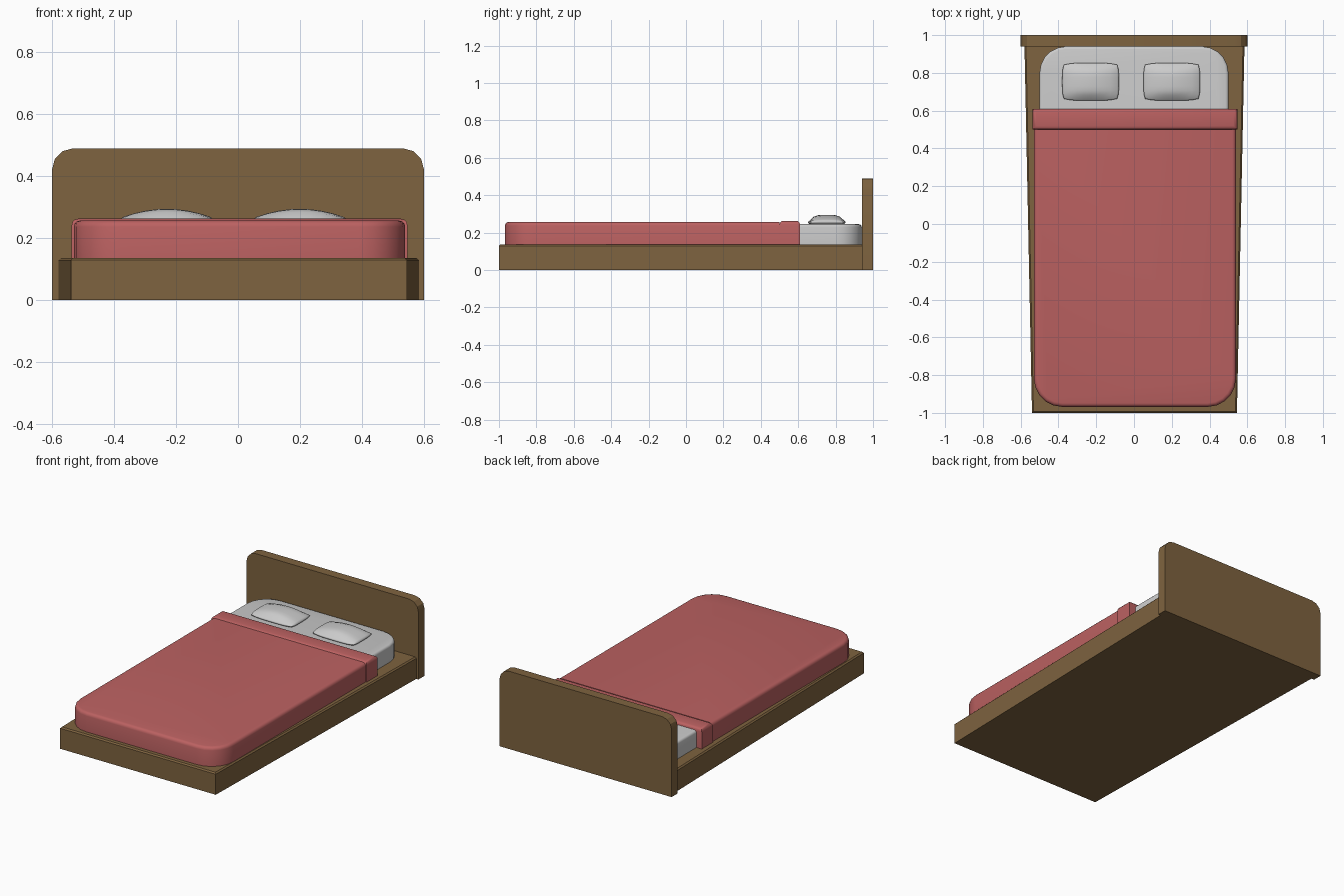
import bpy, bmesh, math

if "Cube" in bpy.data.objects:
    bpy.data.objects.remove(bpy.data.objects["Cube"])


def material(name, rgb):
    m = bpy.data.materials.new(name)
    m.diffuse_color = (*rgb, 1)
    m.use_nodes = True
    m.node_tree.nodes["Principled BSDF"].inputs["Base Color"].default_value = m.diffuse_color
    return m


WOOD = material("wood", (0.21, 0.125, 0.05))
RED = material("red_fabric", (0.50, 0.12, 0.12))


def finish(bm, name, mat=None, angle=35):
    bmesh.ops.recalc_face_normals(bm, faces=bm.faces[:])
    me = bpy.data.meshes.new(name)
    bm.to_mesh(me)
    bm.free()
    ob = bpy.data.objects.new(name, me)
    bpy.context.collection.objects.link(ob)
    if mat:
        me.materials.append(mat)
    bpy.ops.object.select_all(action='DESELECT')
    ob.select_set(True)
    bpy.context.view_layer.objects.active = ob
    bpy.ops.object.shade_smooth_by_angle(angle=math.radians(angle))
    return ob


def slab(name, corners, z0, z1, mat=None, edge=0.0, seg=3, sharp_y=None, angle=35):
    """Extrude an outline of (x, y, corner radius, steps) and round its top rim."""
    pts = []
    n = len(corners)
    for i, (x, y, r, steps) in enumerate(corners):
        if not r:
            pts.append((x, y))
            continue
        (px, py), (nx, ny) = corners[i - 1][:2], corners[(i + 1) % n][:2]
        a = (px - x, py - y)
        b = (nx - x, ny - y)
        la, lb = math.hypot(*a), math.hypot(*b)
        a = (a[0] / la * r, a[1] / la * r)
        b = (b[0] / lb * r, b[1] / lb * r)
        for k in range(steps + 1):
            t = math.pi / 2 * k / steps
            ka, kb = 1 - math.sin(t), 1 - math.cos(t)
            pts.append((x + a[0] * ka + b[0] * kb, y + a[1] * ka + b[1] * kb))
    bm = bmesh.new()
    face = bm.faces.new([bm.verts.new((x, y, z0)) for x, y in pts])
    geo = bmesh.ops.extrude_face_region(bm, geom=[face])["geom"]
    for v in geo:
        if isinstance(v, bmesh.types.BMVert):
            v.co.z = z1
    if edge:
        rim = [e for e in bm.edges if all(abs(v.co.z - z1) < 1e-6 for v in e.verts)
               and not (sharp_y is not None
                        and all(abs(v.co.y - sharp_y) < 1e-6 for v in e.verts))]
        bmesh.ops.bevel(bm, geom=rim, offset=edge, segments=seg, profile=0.5,
                        affect='EDGES', clamp_overlap=True)
    return finish(bm, name, mat, angle)


# Tapered bed base
slab("bed_base", [(-0.54, -1, 0, 0), (0.545, -1, 0, 0), (0.585, 0.95, 0, 0), (-0.58, 0.95, 0, 0)],
     0, 0.137, WOOD, edge=0.008, seg=1, angle=20)

# Headboard: outline drawn flat, then stood upright
head = slab("headboard", [(-0.6, 0, 0, 0), (0.6, 0, 0, 0), (0.6, 0.49, 0.066, 3), (-0.6, 0.49, 0.066, 3)],
            0, 0.06, WOOD, angle=20)
for v in head.data.vertices:
    x, y, z = v.co
    v.co = (x, 1 - z, y)

# Mattress
slab("mattress", [(-0.5, -0.93, 0.13, 5), (0.5, -0.93, 0.13, 5), (0.5, 0.94, 0.14, 5), (-0.5, 0.94, 0.14, 5)],
     0.13, 0.245, edge=0.015)

# Blanket and its turned-down strip
slab("blanket", [(-0.53, -0.968, 0.15, 5), (0.54, -0.968, 0.15, 5), (0.54, 0.5, 0, 0), (-0.53, 0.5, 0, 0)],
     0.13, 0.257, RED, edge=0.02, sharp_y=0.5)
slab("blanket_fold", [(-0.537, 0.5, 0, 0), (0.547, 0.5, 0, 0), (0.547, 0.61, 0, 0), (-0.537, 0.61, 0, 0)],
     0.13, 0.263, RED, edge=0.02)


# Pillows: a gridded box puffed up in the middle with rounded, bowed sides
def pillow(name, cx, cy=0.753):
    bm = bmesh.new()
    bmesh.ops.create_cube(bm, size=2)
    bmesh.ops.subdivide_edges(bm, edges=bm.edges[:], cuts=7, use_grid_fill=True)
    for v in bm.verts:
        u, w, h = v.co
        x = 0.15 * u * (1 - 0.06 * w ** 4)
        y = 0.1 * w * (1 - 0.10 * u ** 4)
        pinch = 1 - 0.06 * h * h
        top = 0.023 + 0.026 * (1 - u * u) * (1 - w ** 4) - 0.006 * w ** 4
        v.co = (cx + x * pinch, cy + y * pinch, 0.246 + top * (h + 1) / 2)
    return finish(bm, name, angle=50)


pillow("pillow_left", -0.23)
pillow("pillow_right", 0.2)
